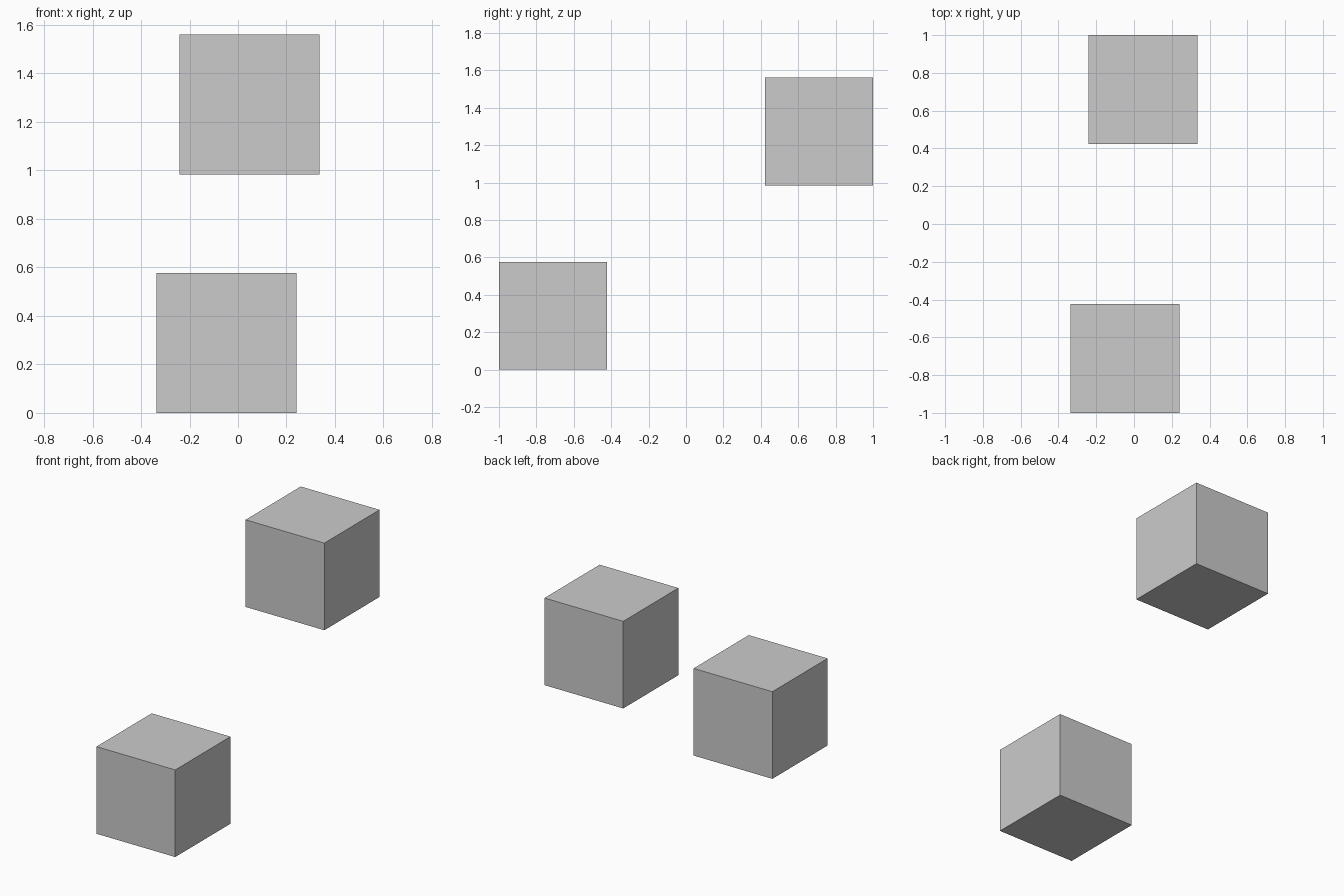
import bpy

if "Cube" in bpy.data.objects:
    bpy.data.objects.remove(bpy.data.objects["Cube"])

SIZE = 0.577


def cube(name, x, y, bottom):
    bpy.ops.mesh.primitive_cube_add(size=SIZE, location=(x, y, bottom + SIZE / 2))
    bpy.context.object.name = name


offset_y = 1 - SIZE / 2

# Front cube resting on the ground
cube("lower_cube", -0.048, -offset_y, 0)

# Rear cube floating above
cube("upper_cube", 0.048, offset_y, 0.984)
